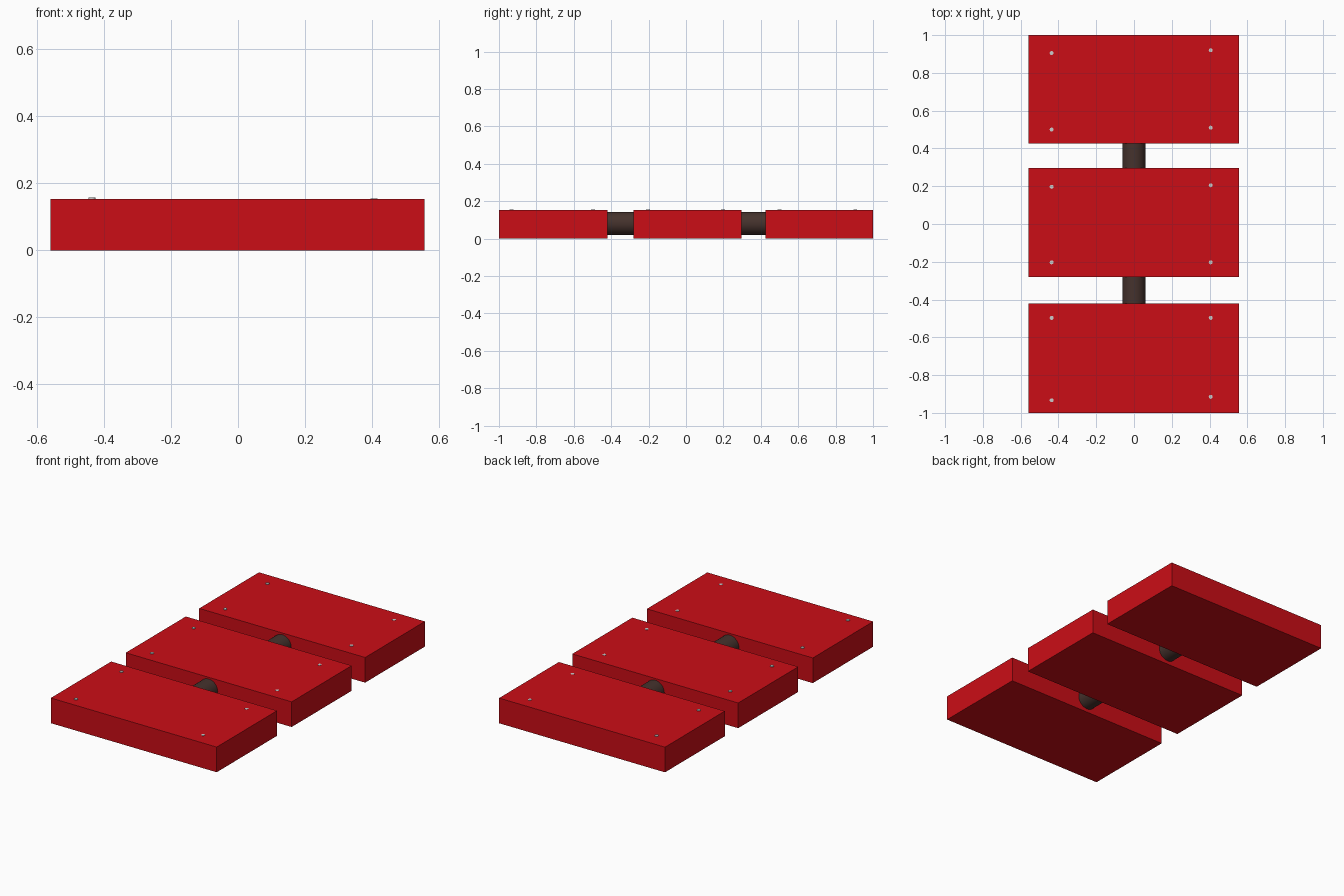
import bpy
from math import pi

if "Cube" in bpy.data.objects:
    bpy.data.objects.remove(bpy.data.objects["Cube"])


def material(name, color):
    m = bpy.data.materials.new(name)
    m.diffuse_color = (*color, 1)
    m.use_nodes = True
    m.node_tree.nodes["Principled BSDF"].inputs["Base Color"].default_value = m.diffuse_color
    return m


red = material("red", (0.60, 0.004, 0.008))
brown = material("dark_brown", (0.06, 0.032, 0.026))


def slab(name, x0, x1, y0, y1, z0, z1):
    bpy.ops.mesh.primitive_cube_add(size=1, location=((x0 + x1) / 2, (y0 + y1) / 2, (z0 + z1) / 2))
    ob = bpy.context.object
    ob.name = name
    ob.scale = (x1 - x0, y1 - y0, z1 - z0)
    bpy.ops.object.transform_apply(location=False, rotation=False, scale=True)
    ob.data.materials.append(red)


def rod(name, radius, depth, loc, rot=(0, 0, 0), sides=32, mat=None):
    bpy.ops.mesh.primitive_cylinder_add(vertices=sides, radius=radius, depth=depth, location=loc, rotation=rot)
    ob = bpy.context.object
    ob.name = name
    bpy.ops.object.shade_smooth_by_angle()
    if mat:
        ob.data.materials.append(mat)


# Three flat blocks in a row
for name, y0, y1 in (("front", -1.0, -0.42), ("middle", -0.28, 0.297), ("back", 0.426, 1.0)):
    slab(name + "_block", -0.559, 0.557, y0, y1, 0, 0.153)

# Round couplings between the blocks
for name, y0, y1 in (("front", -0.44, -0.26), ("back", 0.277, 0.446)):
    rod(name + "_coupling", 0.061, y1 - y0, (-0.001, (y0 + y1) / 2, 0.082), (pi / 2, 0, 0), mat=brown)

# Small pins near the block corners, left ones standing slightly taller
pins = {
    "left": (-0.436, 0.157, (0.905, 0.5, 0.197, -0.203, -0.497, -0.933)),
    "right": (0.406, 0.1545, (0.92, 0.51, 0.205, -0.203, -0.497, -0.915)),
}
for side, (x, top, rows) in pins.items():
    for y in rows:
        rod(side + "_pin", 0.0105, 0.03, (x, y, top - 0.015), sides=24)
